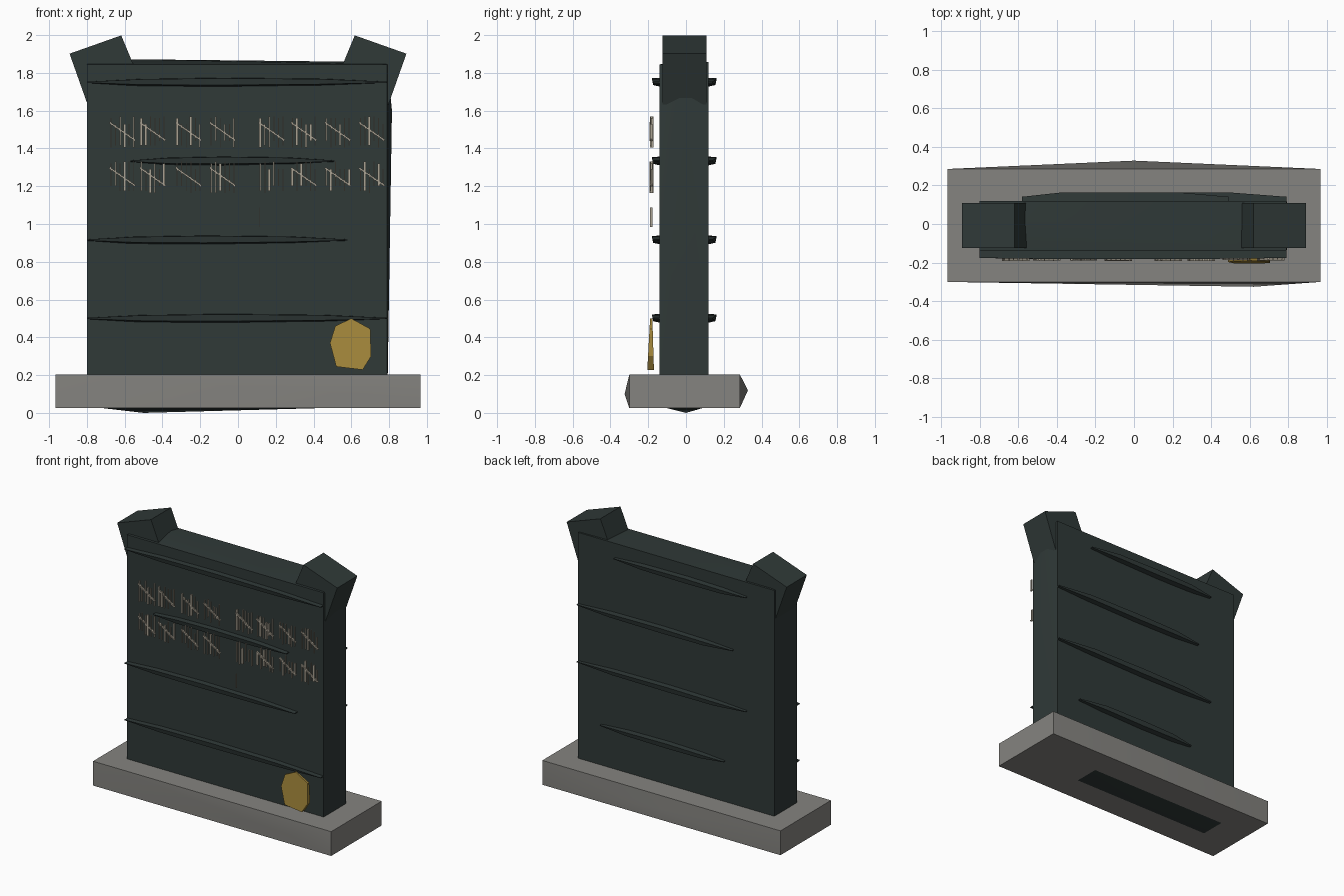
import bpy, bmesh, random
from math import radians
from mathutils import Matrix, Vector

random.seed(4)
if "Cube" in bpy.data.objects:
    bpy.data.objects.remove(bpy.data.objects["Cube"])


def material(name, colour):
    m = bpy.data.materials.new(name)
    m.use_nodes = True
    m.diffuse_color = (*colour, 1)
    m.node_tree.nodes["Principled BSDF"].inputs["Base Color"].default_value = (*colour, 1)
    return m


slate = material("dark slate", (0.029, 0.041, 0.039))
stone = material("grey stone", (0.235, 0.23, 0.215))
gold = material("dull gold", (0.38, 0.25, 0.045))
chalk = material("pale chalk", (0.40, 0.36, 0.29))


def finish(name, bm, mat):
    bmesh.ops.recalc_face_normals(bm, faces=bm.faces)
    mesh = bpy.data.meshes.new(name)
    bm.to_mesh(mesh)
    bm.free()
    ob = bpy.data.objects.new(name, mesh)
    mesh.materials.append(mat)
    bpy.context.collection.objects.link(ob)
    bpy.ops.object.select_all(action="DESELECT")
    ob.select_set(True)
    bpy.context.view_layer.objects.active = ob
    bpy.ops.object.shade_smooth_by_angle(angle=radians(30))
    return ob


def add_box(bm, lo, hi, matrix=None):
    lo, hi = Vector(lo), Vector(hi)
    place = Matrix.Translation((lo + hi) / 2) @ Matrix.Diagonal((*(hi - lo), 1))
    if matrix:
        place = matrix @ place
    return bmesh.ops.create_cube(bm, size=1, matrix=place)["verts"]


def bulge(bm, direction, apex):
    """Raise one side of a box to a shallow off-centre peak."""
    bm.normal_update()
    face = max(bm.faces, key=lambda f: f.normal.dot(Vector(direction)))
    centre = bmesh.ops.poke(bm, faces=[face])["verts"][0]
    centre.co = apex


# Stone plinth with swollen front and back
bm = bmesh.new()
add_box(bm, (-0.965, -0.3, 0.025), (0.965, 0.285, 0.203))
bulge(bm, (0, -1, 0), (0.62, -0.325, 0.1))
bulge(bm, (0, 1, 0), (0, 0.328, 0.12))
finish("plinth", bm, stone)

# Upright slab, its foot showing through the plinth
bm = bmesh.new()
add_box(bm, (-0.8, -0.14, 0.035), (0.79, 0.12, 1.845))
for v in bm.verts:
    if v.co.z > 1 and v.co.y > 0:
        v.co.z += 0.012
bulge(bm, (0, 0, 1), (-0.55, 0.03, 1.872))
bulge(bm, (0, 0, -1), (-0.5, 0, 0))
bulge(bm, (1, 0, 0), (0.815, 0, 1.6))
finish("slab", bm, slate)

# Tilted corner blocks
for side, name in ((-1, "right_horn"), (1, "left_horn")):
    bm = bmesh.new()
    turn = Matrix.Translation((side * 0.755, 0, 1.95)) @ Matrix.Rotation(radians(side * 19.5), 4, "Y")
    verts = add_box(bm, (-0.145, -0.125, -0.285), (0.145, 0.108, 0), turn)
    low = sorted(verts, key=lambda v: v.co.z)[:4]
    for v in low:
        if abs(v.co.x) < 0.7:
            v.co.z += 0.04
    finish(name, bm, slate)


def ridge(name, x0, x1, z, face_y, depth, end_depth, h):
    """Lens-shaped ledge lofted along the slab."""
    bm = bmesh.new()
    rings = []
    for t, up, down in ((0, .15, .15), (.18, .75, .85), (.45, 1, 1), (.78, .8, .7), (1, .15, .15)):
        x = x0 + (x1 - x0) * t
        d = depth * (1 if 0 < t < 1 else end_depth)
        root = face_y - 0.2 * depth
        rings.append([bm.verts.new(p) for p in (
            (x, root, z + h * up), (x, face_y + d, z + h * up * 0.9),
            (x, face_y + d * 0.85, z - h * down * 0.6), (x, root, z - h * down))])
    for a, b in zip(rings, rings[1:]):
        for i in range(4):
            j = (i + 1) % 4
            bm.faces.new((a[i], a[j], b[j], b[i]))
    bm.faces.new(rings[0])
    bm.faces.new(rings[-1])
    finish(name, bm, slate)


heights = (1.75, 1.333, 0.915, 0.5)
front_spans = ((-0.8, 0.79), (-0.57, 0.51), (-0.8, 0.58), (-0.8, 0.79))
back_spans = ((-0.58, 0.49), (-0.47, 0.79), (-0.58, 0.79), (-0.4, 0.6))
for i, z in enumerate(heights):
    ridge(f"front_ridge_{i + 1}", *front_spans[i], z, -0.14, -0.04, 0.9, 0.024)
    ridge(f"back_ridge_{i + 1}", *back_spans[i], z, 0.12, 0.042, 0.5, 0.024)

# Tally marks: upright strokes crossed by a slanting one
bm = bmesh.new()


def stroke(x, z0, z1, width, lean=0.0):
    y = random.uniform(-0.186, -0.178)
    place = Matrix.Translation((x, y, (z0 + z1) / 2)) @ Matrix.Rotation(lean, 4, "Y")
    half = (z1 - z0) / 2
    add_box(bm, (-width / 2, -0.006, -half), (width / 2, 0.006, half), place)


for base in (1.405, 1.165):
    for left in (-0.68, -0.52, -0.33, -0.15, 0.11, 0.28, 0.46, 0.64):
        for k in range(6):
            bottom = base + random.choice((0, 0.01, 0.035))
            top = base + random.choice((0.125, 0.155, 0.165))
            stroke(left + 0.008 + k * 0.024, bottom, top, random.choice((0.005, 0.007, 0.013)))
        if (base, left) != (1.165, 0.11):
            mid = base + 0.085
            stroke(left + 0.068, mid - 0.083, mid + 0.083, 0.009, radians(-55))
stroke(0.115, 0.985, 1.088, 0.004)
finish("tally_marks", bm, chalk)

# Gold seal, leaning slightly and thicker at the foot
outline = ((0.6, 0.5), (0.7, 0.445), (0.705, 0.3), (0.66, 0.228),
           (0.52, 0.245), (0.487, 0.37), (0.515, 0.46))
bm = bmesh.new()
front = [bm.verts.new((x, -0.19 - 0.055 * (0.5 - z), z)) for x, z in outline]
back = [bm.verts.new((x, -0.178 + 0.03 * (0.5 - z), z)) for x, z in outline]
bm.faces.new(front)
bm.faces.new(back)
for i in range(len(outline)):
    j = (i + 1) % len(outline)
    bm.faces.new((front[i], front[j], back[j], back[i]))
finish("seal", bm, gold)
